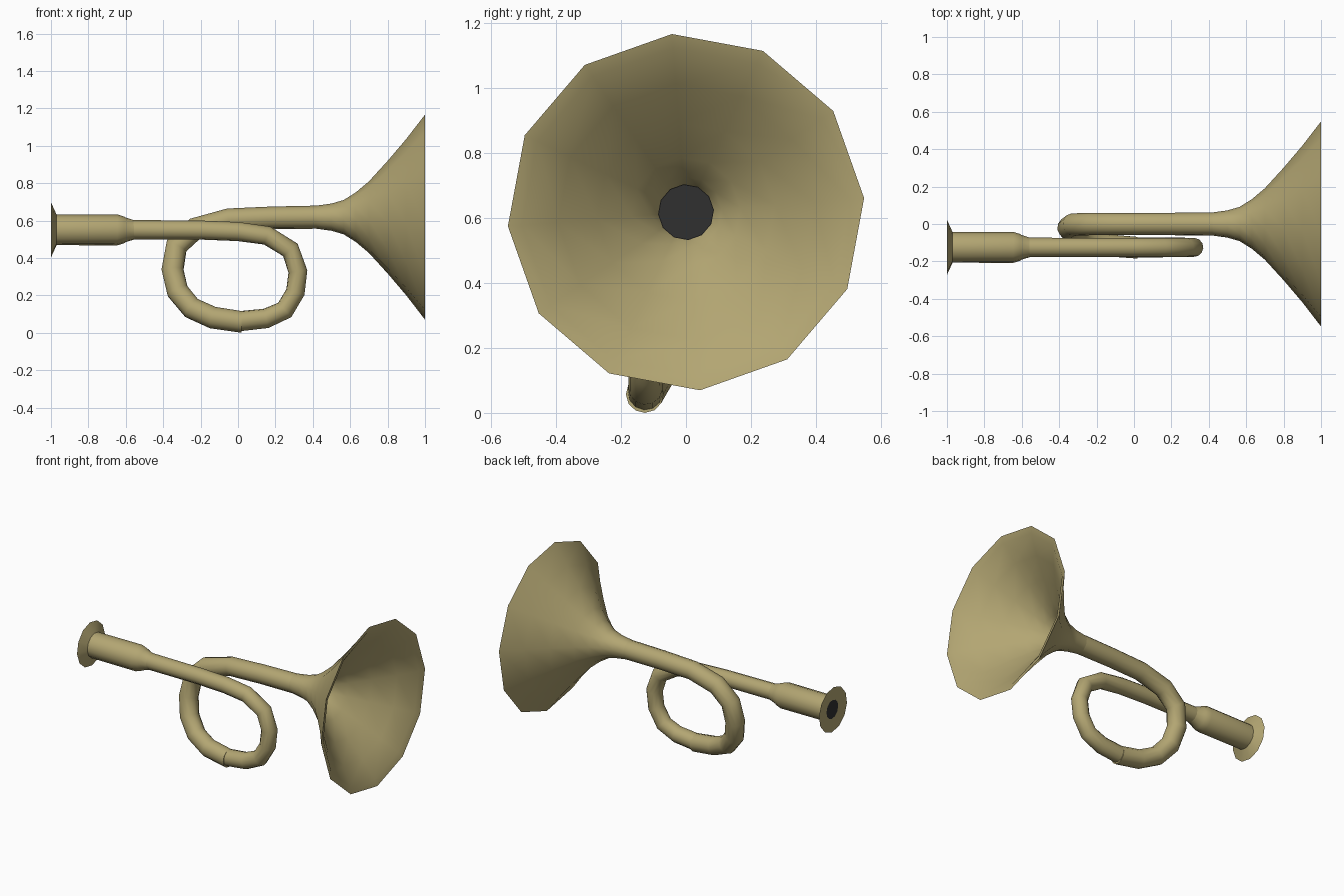
import bpy, bmesh, math
from mathutils import Vector

if "Cube" in bpy.data.objects:
    bpy.data.objects.remove(bpy.data.objects["Cube"])

SIDES = 12
PHASE = math.radians(4.5)


def material(name, rgb):
    m = bpy.data.materials.new(name)
    m.diffuse_color = (*rgb, 1)
    m.use_nodes = True
    m.node_tree.nodes["Principled BSDF"].inputs["Base Color"].default_value = m.diffuse_color
    return m


brass = material("brass", (0.45, 0.38, 0.17))
dark = material("dark_bore", (0.03, 0.03, 0.03))


def skin(name, rings, mat, cap_last=False):
    """Bridge a list of vertex rings into one smooth object."""
    bm = bmesh.new()
    loops = [[bm.verts.new(p) for p in ring] for ring in rings]
    for a, b in zip(loops, loops[1:]):
        for i in range(SIDES):
            j = (i + 1) % SIDES
            bm.faces.new((a[i], a[j], b[j], b[i]))
    if cap_last:
        bm.faces.new(loops[-1])
    bmesh.ops.recalc_face_normals(bm, faces=bm.faces)
    me = bpy.data.meshes.new(name)
    bm.to_mesh(me)
    bm.free()
    ob = bpy.data.objects.new(name, me)
    bpy.context.collection.objects.link(ob)
    me.materials.append(mat)
    bpy.ops.object.select_all(action='DESELECT')
    ob.select_set(True)
    bpy.context.view_layer.objects.active = ob
    bpy.ops.object.shade_smooth_by_angle(angle=math.radians(42))
    return ob


def ring(c, u, v, r):
    return [c + r * (math.cos(a) * u + math.sin(a) * v)
            for a in (2 * math.pi * i / SIDES for i in range(SIDES))]


U = Vector((0, math.cos(PHASE), math.sin(PHASE)))
V = Vector((0, -math.sin(PHASE), math.cos(PHASE)))


def lathe(name, profile, y, z, mat, cap_last=False):
    """Revolve (x, radius) points about a line parallel to x."""
    return skin(name, [ring(Vector((x, y, z)), U, V, r) for x, r in profile],
                mat, cap_last)


def tube(name, path, mat, cap_last=False):
    """Sweep a round section along (x, y, z, radius) points."""
    pts = [Vector(p[:3]) for p in path]
    n = len(pts)
    u, v = U.copy(), V.copy()
    prev = Vector((math.copysign(1, pts[1].x - pts[0].x), 0, 0))
    rings = []
    for i, p in enumerate(pts):
        t = prev if i == 0 else (pts[min(i + 1, n - 1)] - pts[i - 1]).normalized()
        if i == n - 1:
            t = Vector((math.copysign(1, t.x), 0, 0))
        q = prev.rotation_difference(t)
        u, v, prev = q @ u, q @ v, t
        rings.append(ring(p, u, v, path[i][3]))
    return skin(name, rings, mat, cap_last)


# Flared bell: outer wall, rim, inner wall
lathe("bell", [(0.42, 0.062), (0.50, 0.073), (0.565, 0.092), (0.63, 0.133),
               (0.70, 0.192), (0.80, 0.302), (0.90, 0.42), (1.0, 0.55),
               (0.985, 0.507), (0.90, 0.395), (0.80, 0.275), (0.70, 0.168),
               (0.64, 0.11), (0.59, 0.085)], 0, 0.618, brass)
lathe("bell_bore", [(0.595, 0.086), (0.594, 0.085)], 0, 0.618, dark, True)

# Wide half of the tube, from the bell down the left of the loop
tube("bell_tube", [(0.42, 0, 0.618, 0.062), (0.18, 0, 0.615, 0.060),
                   (-0.05, 0, 0.606, 0.059), (-0.23, 0, 0.556, 0.060),
                   (-0.328, -0.003, 0.465, 0.060), (-0.35, -0.02, 0.338, 0.060),
                   (-0.323, -0.05, 0.222, 0.060), (-0.248, -0.085, 0.132, 0.059),
                   (-0.135, -0.115, 0.081, 0.059), (0.02, -0.127, 0.058, 0.058)],
     brass, True)

# Narrow half of the tube, from the mouthpiece round the right of the loop
Y = -0.125
tube("mouth_tube", [(-0.57, Y, 0.551, 0.052), (-0.2, Y, 0.549, 0.051),
                    (0.0, Y, 0.541, 0.051), (0.155, Y, 0.52, 0.051),
                    (0.28, Y, 0.443, 0.051), (0.32, Y, 0.328, 0.051),
                    (0.307, Y, 0.218, 0.051), (0.25, Y, 0.122, 0.052),
                    (0.15, Y, 0.077, 0.053), (0.01, Y, 0.062, 0.054)], brass)

# Mouthpiece with flange, sleeve and stepped collar
lathe("mouthpiece", [(-0.995, 0.062), (-1.0, 0.148), (-0.97, 0.082),
                     (-0.645, 0.083), (-0.61, 0.072), (-0.60, 0.066),
                     (-0.56, 0.053), (-0.55, 0.05)], Y, 0.55, brass)
lathe("mouthpiece_bore", [(-0.994, 0.063), (-0.995, 0.062)], Y, 0.55, dark, True)
